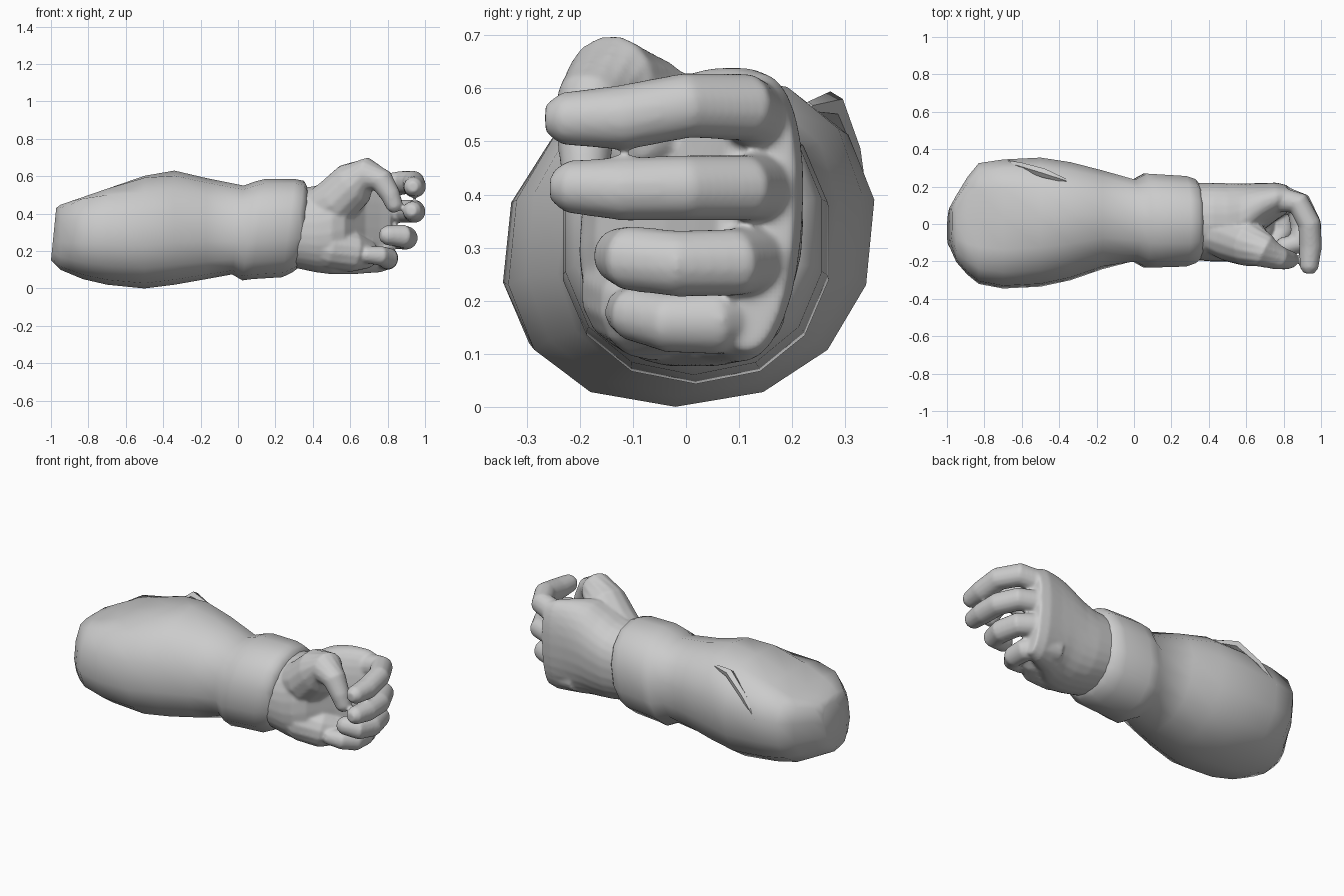
import bpy, bmesh, math
from mathutils import Vector

if "Cube" in bpy.data.objects:
    bpy.data.objects.remove(bpy.data.objects["Cube"])

grey = bpy.data.materials.new("plain grey")
grey.use_nodes = True
grey.diffuse_color = (0.6, 0.6, 0.6, 1)
grey.node_tree.nodes["Principled BSDF"].inputs["Base Color"].default_value = (0.6, 0.6, 0.6, 1)


def skin(name, rings, angle=50):
    """Join rings of points into a closed, smooth-shaded surface."""
    bm = bmesh.new()
    loops = [[bm.verts.new(p) for p in ring] for ring in rings]
    for a, b in zip(loops, loops[1:]):
        for i in range(len(a)):
            j = (i + 1) % len(a)
            bm.faces.new((a[i], a[j], b[j], b[i]))
    bm.faces.new(loops[0][::-1])
    bm.faces.new(loops[-1])
    bmesh.ops.recalc_face_normals(bm, faces=bm.faces)
    mesh = bpy.data.meshes.new(name)
    bm.to_mesh(mesh)
    bm.free()
    mesh.materials.append(grey)
    obj = bpy.data.objects.new(name, mesh)
    bpy.context.collection.objects.link(obj)
    bpy.ops.object.select_all(action='DESELECT')
    obj.select_set(True)
    bpy.context.view_layer.objects.active = obj
    bpy.ops.object.shade_smooth_by_angle(angle=math.radians(angle))
    return obj


def section(x, y0, y1, z0, z1, sides=14, lean=0.0):
    """Rounded cross-section of the limb fitted to a y and z range."""
    ring = []
    for i in range(sides):
        t = 2 * math.pi * (i + 0.5) / sides
        c, s = math.cos(t), math.sin(t)
        c = math.copysign(abs(c) ** 0.9, c)
        s = math.copysign(abs(s) ** 0.9, s)
        y = (y0 + y1) / 2 + (y1 - y0) / 2 * c + lean * s
        ring.append(Vector((x, y, (z0 + z1) / 2 + (z1 - z0) / 2 * s)))
    return ring


def digit(name, path, radii, up, sides=14):
    """Tapering tube with a blunt rounded tip."""
    pts = [Vector(p) for p in path]
    end = (pts[-1] - pts[-2]).normalized()
    pts.append(pts[-1] + end * radii[-1] * 0.6)
    radii = list(radii) + [radii[-1] * 0.55]
    rings = []
    for i, (p, r) in enumerate(zip(pts, radii)):
        d = (pts[min(i + 1, len(pts) - 1)] - pts[max(i - 1, 0)]).normalized()
        u = d.cross(Vector(up)).normalized()
        v = u.cross(d)
        rings.append([p + r * (u * math.cos(t) + v * math.sin(t))
                      for t in (2 * math.pi * (k + 0.5) / sides for k in range(sides))])
    return skin(name, rings, 60)


# Forearm flowing into a raised wrist cuff; the elbow end has a sloping flat top
limb_rings = []
for st in [(-1.0, -.11, .09, .15, .43), (-.95, -.2, .15, .10, .5), (-.89, -.27, .25, .075, .53),
           (-.83, -.32, .325, .05, .57), (-.7, -.345, .345, .02, .60), (-.5, -.335, .355, .0, .62),
           (-.34, -.30, .33, .02, .63), (-.17, -.24, .285, .05, .59), (.0, -.205, .242, .075, .55),
           (.06, -.238, .275, .043, .572), (.11, -.238, .272, .05, .585), (.27, -.233, .262, .06, .585),
           (.32, -.215, .245, .085, .575), (.35, -.19, .21, .11, .53)]:
    ring = section(*st, lean=0.03 if st[0] < -.1 else 0.0)
    for p in ring:
        p.z = min(p.z, 0.44 + 0.345 * (p.x + 0.97))
        if st[0] == -1.0:
            p.x += 0.1 * (p.z - 0.15)
        elif st[0] >= 0:
            p.x += 0.13 * (p.z - 0.32)
    limb_rings.append(ring)
skin("forearm_and_cuff", limb_rings, 50)

# Torn edge running down the back of the forearm
digit("forearm_torn_edge", [(-.36, .23, .565), (-.48, .272, .57), (-.6, .31, .48), (-.7, .335, .37)],
      (.01, .026, .02, .01), (0, 1, 0), 5)

# Palm, thinning toward the knuckles
hand = skin("hand", [section(*st, sides=28, lean=0.015) for st in
                     [(.30, -.19, .22, .11, .53), (.42, -.2, .22, .085, .55), (.50, -.2, .217, .075, .59),
                      (.57, -.17, .217, .075, .63), (.62, -.11, .217, .075, .64), (.68, -.04, .217, .08, .64),
                      (.76, .02, .22, .085, .63), (.82, .06, .205, .105, .605)]])

pieces = [hand]
# Heel of the hand on the little finger side
pieces.append(digit("palm_heel", [(.38, -.07, .25), (.50, -.085, .215), (.61, -.06, .195), (.70, 0, .18)],
                    (.1, .115, .11, .075), (0, 0, 1)))

# Thumb with its fleshy base
pieces.append(digit("thumb", [(.38, -.04, .40), (.52, -.07, .46), (.62, -.105, .56), (.70, -.145, .61),
                              (.77, -.18, .575), (.815, -.19, .5), (.84, -.19, .435)],
                    (.1, .135, .125, .092, .066, .054, .045), (0, 1, 0)))

# Four curled fingers
fingers = {
    "index_finger": ([(.66, .12, .53), (.79, .13, .547), (.88, .11, .565), (.938, .0, .568),
                      (.944, -.12, .545), (.936, -.235, .543)], (.07, .068, .064, .062, .062, .05)),
    "middle_finger": ([(.66, .13, .41), (.80, .14, .413), (.89, .11, .413), (.94, .0, .413),
                       (.943, -.12, .41), (.93, -.225, .415)], (.07, .066, .062, .062, .06, .05)),
    "ring_finger": ([(.66, .13, .28), (.79, .13, .28), (.875, .09, .272), (.90, -.02, .27),
                     (.878, -.105, .28), (.79, -.125, .285)], (.07, .066, .064, .063, .062, .053)),
    "little_finger": ([(.64, .12, .18), (.74, .115, .17), (.80, .05, .16), (.80, -.035, .16),
                       (.76, -.095, .175), (.68, -.11, .18)], (.07, .066, .062, .058, .053, .045)),
}
for name, (path, radii) in fingers.items():
    pieces.append(digit(name, path, radii, (0, 0, 1)))

# Fuse the palm, thumb and fingers into one soft surface
for piece in pieces:
    piece.select_set(True)
bpy.context.view_layer.objects.active = hand
bpy.ops.object.join()
fuse = hand.modifiers.new("fuse", 'REMESH')
fuse.mode = 'VOXEL'
fuse.voxel_size = 0.008
fuse.use_smooth_shade = True
soften = hand.modifiers.new("soften", 'SMOOTH')
soften.factor = 0.5
soften.iterations = 10
